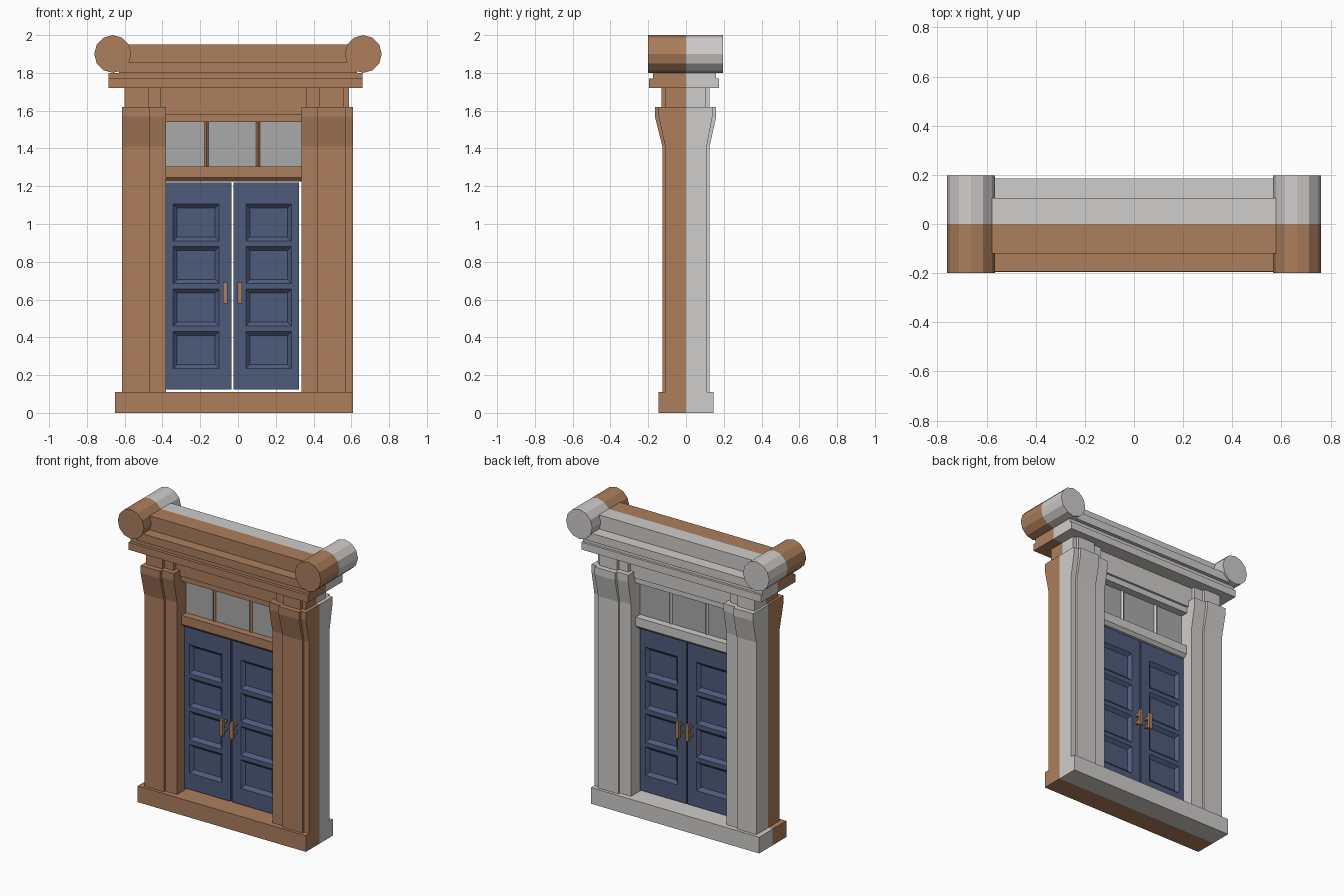
import bpy, bmesh, math
from mathutils import Vector

if "Cube" in bpy.data.objects:
    bpy.data.objects.remove(bpy.data.objects["Cube"])


def material(name, rgb):
    m = bpy.data.materials.new(name)
    m.diffuse_color = (*rgb, 1)
    m.use_nodes = True
    m.node_tree.nodes["Principled BSDF"].inputs["Base Color"].default_value = m.diffuse_color
    return m


BROWN = material("brown", (0.413, 0.209, 0.107))
PALE = material("pale_grey", (0.631, 0.61, 0.597))
BLUE = material("slate_blue", (0.076, 0.105, 0.202))
GLASS = material("glass_grey", (0.402, 0.402, 0.402))


def finish(name, bm, mats):
    """Make the object; two-material parts are brown in front, pale behind."""
    if len(mats) == 2:
        bmesh.ops.bisect_plane(bm, geom=bm.verts[:] + bm.edges[:] + bm.faces[:],
                               plane_co=(0, 0, 0), plane_no=(0, 1, 0))
        for f in bm.faces:
            f.material_index = int(f.calc_center_median().y > 0)
    bmesh.ops.recalc_face_normals(bm, faces=bm.faces[:])
    me = bpy.data.meshes.new(name)
    bm.to_mesh(me)
    bm.free()
    for m in mats:
        me.materials.append(m)
    ob = bpy.data.objects.new(name, me)
    bpy.context.collection.objects.link(ob)
    return ob


FRAME = (BROWN, PALE)


def prism(name, points, axis, a, b, mats=FRAME):
    """Extrude a closed outline along x (y,z points), y (x,z) or z (x,y)."""
    def place(p, t):
        q = list(p)
        q.insert("xyz".index(axis), t)
        return q
    bm = bmesh.new()
    face = bm.faces.new([bm.verts.new(place(p, a)) for p in points])
    ext = bmesh.ops.extrude_face_region(bm, geom=[face])
    shift = Vector(place((0, 0), b - a))
    bmesh.ops.translate(bm, vec=shift,
                        verts=[v for v in ext["geom"] if isinstance(v, bmesh.types.BMVert)])
    return finish(name, bm, mats)


def box(name, x, y, z, mats=FRAME):
    return prism(name, [(x[0], y[0]), (x[1], y[0]), (x[1], y[1]), (x[0], y[1])],
                 "z", z[0], z[1], mats)


# Plinth
box("plinth", (-0.65, 0.61), (-0.145, 0.145), (0, 0.11))

# Pillars: flared profile, proud shaft over a shallower backing
def pillar_profile(foot, top_front, top_back):
    return [(-foot, 0.11), (-foot, 1.41), (-top_front, 1.57), (-top_front, 1.62),
            (top_back, 1.62), (top_back, 1.57), (foot, 1.41), (foot, 0.11)]

shaft = pillar_profile(0.125, 0.165, 0.16)
backing = pillar_profile(0.11, 0.145, 0.14)
prism("left_pillar_shaft", shaft, "x", -0.615, -0.468)
prism("left_pillar_backing", backing, "x", -0.60, -0.38)
prism("right_pillar_shaft", shaft, "x", 0.42, 0.572)
prism("right_pillar_backing", backing, "x", 0.335, 0.61)

# Neck blocks above the pillars
NECK = (1.62, 1.72)
box("left_neck_block", (-0.60, -0.475), (-0.13, 0.125), NECK)
box("left_neck_backing", (-0.59, -0.407), (-0.11, 0.105), NECK)
box("right_neck_block", (0.43, 0.56), (-0.13, 0.125), NECK)
box("right_neck_backing", (0.36, 0.587), (-0.11, 0.105), NECK)

# Frieze and lintel
box("frieze", (-0.45, 0.40), (-0.08, 0.08), (1.58, 1.72))
box("lintel", (-0.40, 0.355), (-0.065, 0.065), (1.54, 1.58))

# Cornice tiers and crowning beam
box("cornice_lower", (-0.685, 0.66), (-0.195, 0.175), (1.72, 1.77))
box("cornice_upper", (-0.685, 0.66), (-0.175, 0.16), (1.77, 1.80))
box("crown_slab", (-0.63, 0.63), (-0.193, 0.185), (1.80, 1.855))
box("crown_beam", (-0.63, 0.63), (-0.12, 0.105), (1.855, 1.95))

# Round scroll ends
for side, cx in (("left", -0.663), ("right", 0.663)):
    ring = [(cx + 0.098 * math.cos(i * math.tau / 12),
             1.90 + 0.1 * math.sin(i * math.tau / 12)) for i in range(12)]
    prism(side + "_scroll", ring, "y", -0.2, 0.197)

# Transom bar with a chamfered lower edge
prism("transom_bar", [(-0.06, 1.305), (-0.06, 1.245), (-0.04, 1.225),
                      (0.04, 1.225), (0.06, 1.245), (0.06, 1.305)], "x", -0.39, 0.345)

# Transom glass and diamond mullions
box("transom_glass", (-0.39, 0.345), (-0.012, 0.012), (1.30, 1.545), (GLASS,))
for side, cx in (("left", -0.167), ("right", 0.105)):
    r = 0.023
    prism(side + "_mullion", [(cx - r, 0), (cx, -r), (cx + r, 0), (cx, r)],
          "z", 1.30, 1.545)


# Doors with four sunken panels on each face
PANELS = [(0.235, 0.43), (0.46, 0.655), (0.685, 0.88), (0.91, 1.105)]

def door(name, x0, x1, p0, p1):
    ob = box(name, (x0, x1), (-0.03, 0.03), (0.125, 1.22), (BLUE,))
    bm = bmesh.new()
    bm.from_mesh(ob.data)
    cuts = [((p, 0, 0), (1, 0, 0)) for p in (p0, p1)]
    cuts += [((0, 0, z), (0, 0, 1)) for pair in PANELS for z in pair]
    for co, no in cuts:
        bmesh.ops.bisect_plane(bm, geom=bm.verts[:] + bm.edges[:] + bm.faces[:],
                               plane_co=co, plane_no=no)
    sunken = []
    for f in bm.faces:
        c = f.calc_center_median()
        if abs(f.normal.y) > 0.9 and p0 < c.x < p1 and any(a < c.z < b for a, b in PANELS):
            sunken.append(f)
    bmesh.ops.inset_individual(bm, faces=sunken, thickness=0.03, depth=-0.02)
    bm.to_mesh(ob.data)
    bm.free()

door("left_door", -0.38, -0.034, -0.343, -0.10)
door("right_door", -0.024, 0.322, 0.042, 0.283)

# Pull handles on both faces of both doors
for side, cx in (("left", -0.067), ("right", 0.009)):
    for face, s in (("front", -1), ("back", 1)):
        x = (cx - 0.012, cx + 0.012)
        name = f"{side}_{face}_handle"
        box(name + "_bar", x, sorted((s * 0.065, s * 0.085)), (0.58, 0.69), (BROWN,))
        for end, z in (("lower", 0.60), ("upper", 0.655)):
            box(f"{name}_{end}_post", (cx - 0.008, cx + 0.008),
                sorted((s * 0.03, s * 0.065)), (z, z + 0.015), (BROWN,))
